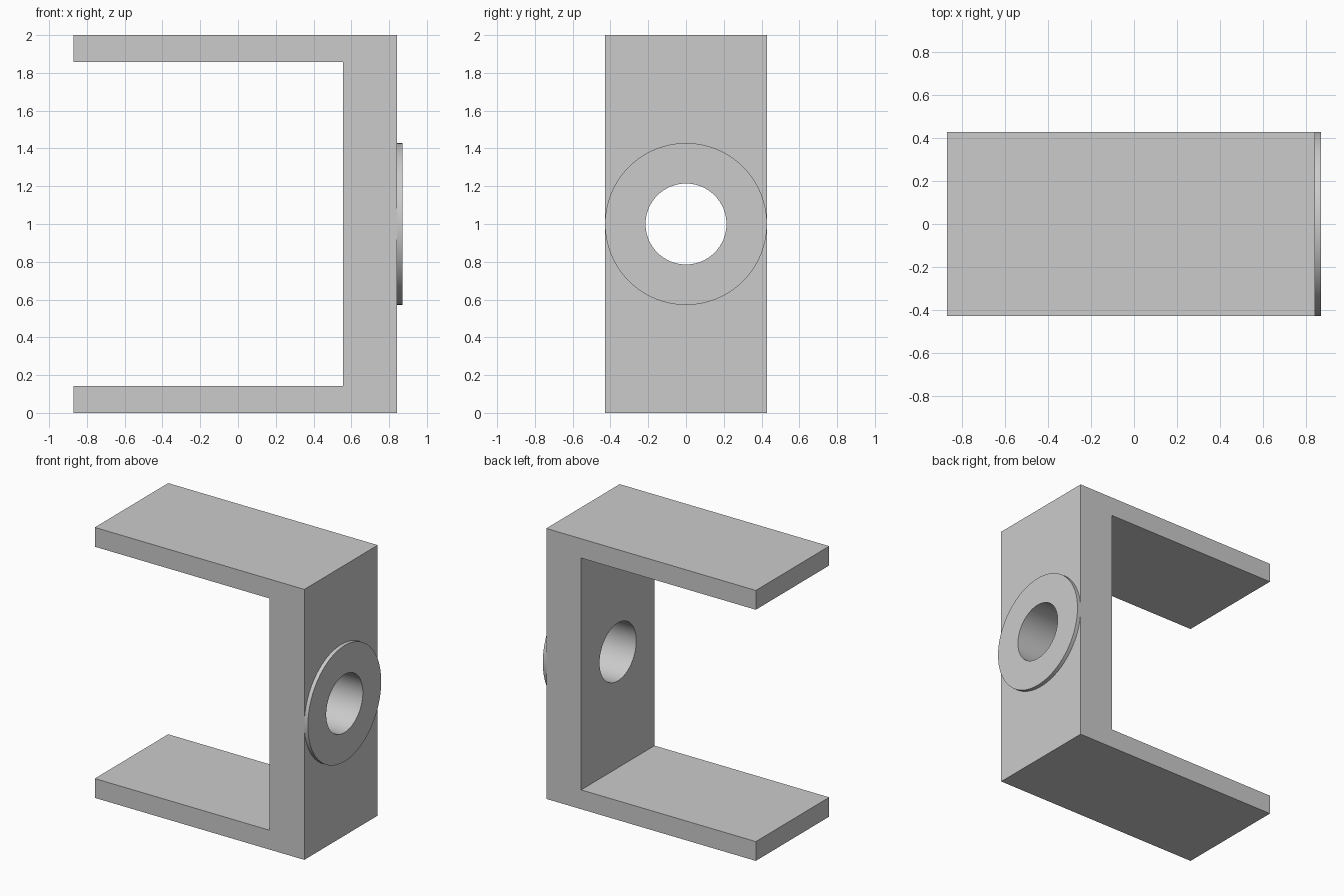
import bpy, bmesh, math

if "Cube" in bpy.data.objects:
    bpy.data.objects.remove(bpy.data.objects["Cube"])

U = 2 / 14                      # design module: bracket is 14 modules tall
HALF_W = 3 * U                  # half width in y
X0, X1 = -6.1 * U, 5.9 * U      # open end, outer face of the web
X_BOSS = 6.1 * U                # front face of the raised ring
R_OUT, R_HOLE = 3 * U, 1.5 * U
SIDES = 96


def make_object(name, bm):
    bmesh.ops.recalc_face_normals(bm, faces=bm.faces)
    mesh = bpy.data.meshes.new(name)
    bm.to_mesh(mesh)
    bm.free()
    obj = bpy.data.objects.new(name, mesh)
    bpy.context.collection.objects.link(obj)
    return obj


def circle(bm, x, r):
    """Ring of vertices around the hole axis, which runs along x at mid height."""
    angles = [2 * math.pi * i / SIDES for i in range(SIDES)]
    return [bm.verts.new((x, r * math.cos(a), 1 + r * math.sin(a))) for a in angles]


def bridge(bm, a, b):
    for i in range(SIDES):
        j = (i + 1) % SIDES
        bm.faces.new((a[i], a[j], b[j], b[i]))


def smooth(obj):
    bpy.ops.object.select_all(action='DESELECT')
    obj.select_set(True)
    bpy.context.view_layer.objects.active = obj
    bpy.ops.object.shade_smooth_by_angle(angle=math.radians(30))


# C-shaped bracket: side profile extruded across the width
XI = X1 - 2 * U
profile = [(X0, 0), (X1, 0), (X1, 2), (X0, 2),
           (X0, 2 - U), (XI, 2 - U), (XI, U), (X0, U)]
bm = bmesh.new()
face = bm.faces.new([bm.verts.new((x, -HALF_W, z)) for x, z in profile])
ext = bmesh.ops.extrude_face_region(bm, geom=[face])
bmesh.ops.translate(bm, vec=(0, 2 * HALF_W, 0),
                    verts=[v for v in ext['geom'] if isinstance(v, bmesh.types.BMVert)])
bracket = make_object("bracket", bm)

# Hole cutter through the web
bm = bmesh.new()
a, b = circle(bm, XI - U, R_HOLE), circle(bm, X1 + U, R_HOLE)
bridge(bm, a, b)
bm.faces.new(a)
bm.faces.new(b)
cutter = make_object("hole_cutter", bm)

mod = bracket.modifiers.new("hole", 'BOOLEAN')
mod.operation = 'DIFFERENCE'
mod.solver = 'EXACT'
mod.object = cutter
bpy.context.view_layer.objects.active = bracket
bracket.select_set(True)
bpy.ops.object.modifier_apply(modifier="hole")
bpy.data.objects.remove(cutter)
smooth(bracket)

# Thin raised ring around the hole on the outer face
bm = bmesh.new()
loops = [circle(bm, x, r) for x, r in
         ((X1, R_HOLE), (X1, R_OUT), (X_BOSS, R_OUT), (X_BOSS, R_HOLE))]
for i in range(4):
    bridge(bm, loops[i], loops[(i + 1) % 4])
smooth(make_object("raised_ring", bm))
